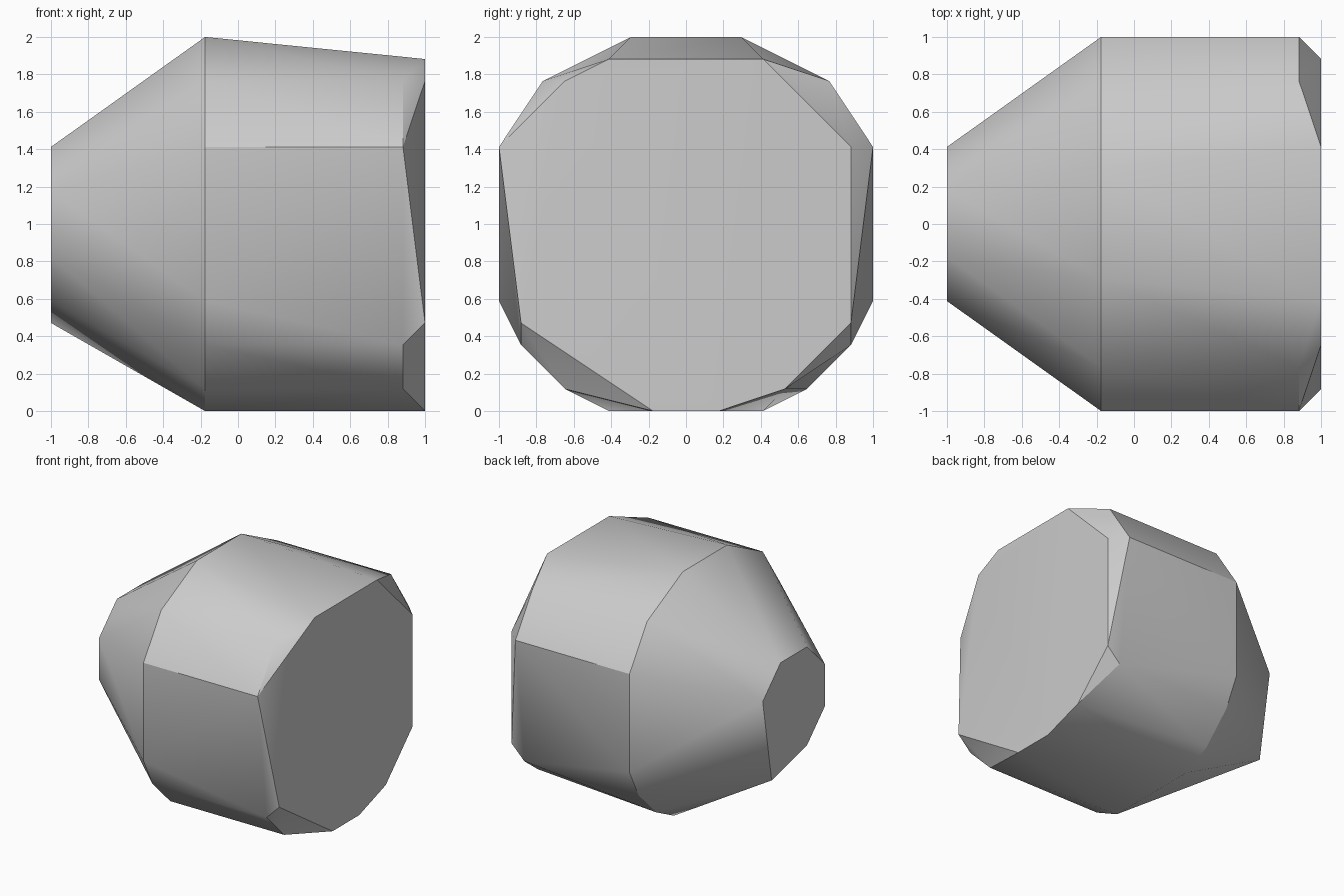
import bpy, bmesh, math

old = bpy.data.objects.get("Cube")
if old:
    bpy.data.objects.remove(old, do_unlink=True)

# Stone colour
stone = bpy.data.materials.new("stone_grey")
stone.use_nodes = True
grey = (0.6, 0.6, 0.6, 1)
stone.diffuse_color = grey
stone.node_tree.nodes["Principled BSDF"].inputs["Base Color"].default_value = grey


def mirrored(half):
    """Half profile of (y, z) points, repeated on the other side."""
    return [(side * y, z) for side in (1, -1) for y, z in half]


# Cross-sections along x: narrow end, widest ring, bevel corners, broad end
sections = {
    -1.0: [(.412, 1.176), (.176, 1.412), (-.176, 1.412), (-.412, 1.176),
           (-.412, .824), (-.176, .588), (.294, .471)],
    -.176: mirrored([(.294, 2), (.765, 1.765), (1, 1.412), (1, .588),
                     (.882, .353), (.647, .118), (.412, 0)]),
    .882: mirrored([(.765, 1.765), (1, 1.412), (.882, .353)]) + [(-.647, .118)],
    1.0: mirrored([(.412, 1.882), (.882, .471), (.176, 0)])
         + [(.882, 1.412), (-.647, 1.765), (.529, .118)],
}

# Faceted stone wrapped around the sections
bm = bmesh.new()
for x, profile in sections.items():
    for y, z in profile:
        bm.verts.new((x, y, z))
hull = bmesh.ops.convex_hull(bm, input=bm.verts[:])
spare = {v for v in hull["geom_interior"] + hull["geom_unused"]
         if isinstance(v, bmesh.types.BMVert)}
bmesh.ops.delete(bm, geom=list(spare), context="VERTS")
bmesh.ops.dissolve_limit(bm, angle_limit=math.radians(0.5),
                         verts=bm.verts[:], edges=bm.edges[:])
bmesh.ops.recalc_face_normals(bm, faces=bm.faces[:])

mesh = bpy.data.meshes.new("stone")
bm.to_mesh(mesh)
bm.free()
mesh.materials.append(stone)
rock = bpy.data.objects.new("stone", mesh)
bpy.context.collection.objects.link(rock)

# Soft shading over shallow facets, crisp edges elsewhere
bpy.ops.object.select_all(action="DESELECT")
rock.select_set(True)
bpy.context.view_layer.objects.active = rock
bpy.ops.object.shade_smooth_by_angle(angle=math.radians(30))
